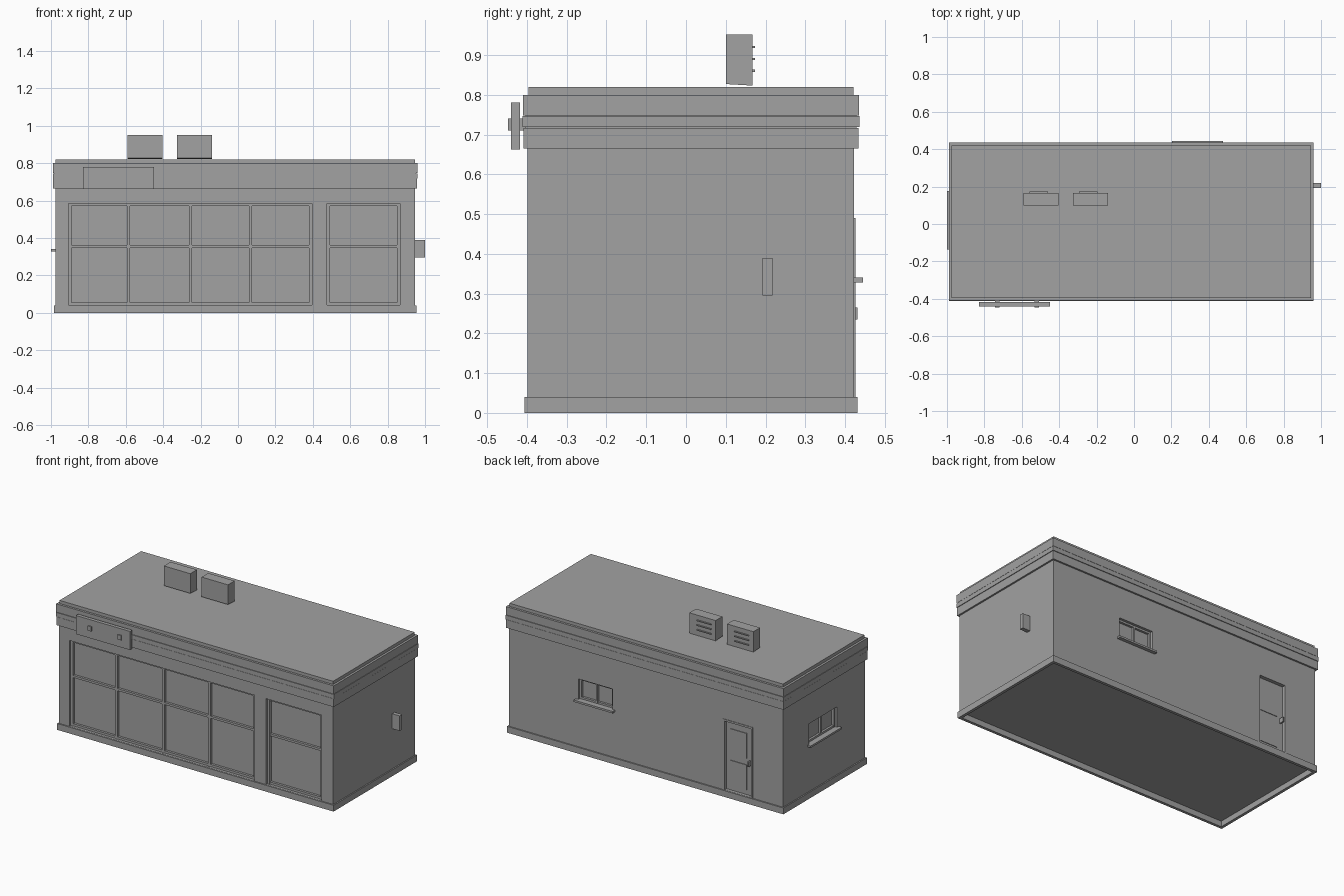
import bpy

if "Cube" in bpy.data.objects:
    bpy.data.objects.remove(bpy.data.objects["Cube"])

grey = bpy.data.materials.new("plain_grey")
grey.use_nodes = True
GREY = (0.36, 0.36, 0.36, 1)
grey.diffuse_color = GREY
grey.node_tree.nodes["Principled BSDF"].inputs["Base Color"].default_value = GREY


def box(name, x0, x1, y0, y1, z0, z1):
    """Axis-aligned block given by its limits."""
    corners = [(x, y, z) for x in (x0, x1) for y in (y0, y1) for z in (z0, z1)]
    faces = [(0, 1, 3, 2), (4, 6, 7, 5), (0, 4, 5, 1),
             (2, 3, 7, 6), (0, 2, 6, 4), (1, 5, 7, 3)]
    mesh = bpy.data.meshes.new(name)
    mesh.from_pydata(corners, [], faces)
    mesh.materials.append(grey)
    ob = bpy.data.objects.new(name, mesh)
    bpy.context.collection.objects.link(ob)
    return ob


def cut(target, *limits):
    """Subtract a block from the target."""
    cutter = box("cutter", *limits)
    cutter.hide_render = True
    mod = target.modifiers.new("cut", "BOOLEAN")
    mod.operation = "DIFFERENCE"
    mod.solver = "EXACT"
    mod.object = cutter
    bpy.context.view_layer.objects.active = target
    bpy.ops.object.modifier_apply(modifier=mod.name)
    bpy.data.objects.remove(cutter)


# Wall limits
LEFT, RIGHT, FRONT, BACK = -0.977, 0.947, -0.398, 0.423
RECESS = 0.03


def band(name, grow, z0, z1):
    """Block following the building outline, grown outwards."""
    return box(name, LEFT - grow, RIGHT + grow, FRONT - grow, BACK + grow, z0, z1)


# Walls with recessed openings
walls = band("walls", 0, 0.035, 0.68)
cut(walls, -0.905, 0.395, FRONT - 0.1, FRONT + RECESS, 0.041, 0.585)
cut(walls, 0.475, 0.865, FRONT - 0.1, FRONT + RECESS, 0.041, 0.585)
cut(walls, 0.22, 0.46, BACK - RECESS, BACK + 0.1, 0.34, 0.47)
cut(walls, -0.765, -0.555, BACK - 0.02, BACK + 0.1, 0.041, 0.49)
cut(walls, LEFT - 0.1, LEFT + RECESS, -0.12, 0.16, 0.34, 0.47)

# Plinth, open underneath
plinth = band("plinth", 0.008, 0, 0.04)
cut(plinth, LEFT + 0.01, RIGHT - 0.01, FRONT + 0.01, BACK - 0.01, -0.1, 0.036)

# Cornice bands and flat roof
band("lower_cornice", 0.011, 0.665, 0.717)
band("middle_cornice", 0.013, 0.719, 0.746)
band("upper_cornice", 0.012, 0.748, 0.80)
band("cornice_core", 0.006, 0.67, 0.799)
band("roof", -0.002, 0.79, 0.82)

# Shop window frames: uprights and rails
FRAME_Y0, FRAME_Y1 = FRONT + 0.012, FRONT + RECESS + 0.002
for name, posts in (("shop_window", (-0.897, -0.585, -0.255, 0.068, 0.387)),
                    ("side_window", (0.484, 0.857))):
    for i, x in enumerate(posts):
        box(f"{name}_upright_{i}", x - 0.008, x + 0.008, FRAME_Y0, FRAME_Y1, 0.041, 0.585)
    for part, z in (("bottom", 0.049), ("transom", 0.355), ("top", 0.578)):
        box(f"{name}_{part}_rail", posts[0], posts[-1],
            FRAME_Y0 + 0.003, FRAME_Y1, z - 0.007, z + 0.007)


def casement(name, place, a0, a1):
    """Small two-pane window; place() maps along/out limits to a block."""
    mid = (a0 + a1) / 2
    for i, a in enumerate((a0 + 0.006, mid, a1 - 0.006)):
        place(f"{name}_upright_{i}", a - 0.006, a + 0.006, -RECESS, -0.015, 0.34, 0.47)
    for i, z in enumerate((0.346, 0.464)):
        place(f"{name}_rail_{i}", a0, a1, -RECESS, -0.016, z - 0.006, z + 0.006)
    place(f"{name}_sill", a0 - 0.017, a1 + 0.017, -RECESS, 0.022, 0.328, 0.34)


def on_back(name, a0, a1, d0, d1, z0, z1):
    return box(name, a0, a1, BACK + d0, BACK + d1, z0, z1)


def on_left(name, a0, a1, d0, d1, z0, z1):
    return box(name, LEFT - d1, LEFT - d0, a0, a1, z0, z1)


casement("back_window", on_back, 0.22, 0.46)
casement("end_window", on_left, -0.12, 0.16)

# Back door with frame, panels and handle
for i, x in enumerate((-0.765, -0.567)):
    on_back(f"door_jamb_{i}", x, x + 0.012, -0.02, 0.003, 0.04, 0.49)
on_back("door_head", -0.765, -0.555, -0.02, 0.003, 0.478, 0.49)
for i, z in enumerate((0.07, 0.27)):
    on_back(f"door_panel_{i}", -0.71, -0.59, -0.021, -0.016, z, z + 0.16)
on_back("door_handle", -0.742, -0.732, -0.02, 0.008, 0.235, 0.265)

# Sign board with two small fittings
box("sign_board", -0.83, -0.45, -0.44, -0.418, 0.662, 0.78)
for i, x in enumerate((-0.73, -0.52)):
    box(f"sign_bracket_{i}", x - 0.012, x + 0.012, -0.42, FRONT, 0.71, 0.74)
    box(f"sign_fitting_{i}", x - 0.012, x + 0.012, -0.447, -0.44, 0.71, 0.74)

# Utility box on the end wall
box("utility_box", RIGHT, 1.0, 0.193, 0.218, 0.295, 0.39)

# Rooftop units with slats on the rear
for i, x in enumerate((-0.59, -0.325)):
    unit = box(f"roof_unit_{i}", x, x + 0.185, 0.10, 0.167, 0.827, 0.952)
    for v in unit.data.vertices:
        if v.co.y > 0.12 and v.co.z < 0.9:
            v.co.z -= 0.004
    for j, z in enumerate((0.86, 0.89, 0.92)):
        box(f"roof_unit_{i}_slat_{j}", x + 0.03, x + 0.13, 0.166, 0.174, z - 0.003, z + 0.003)
